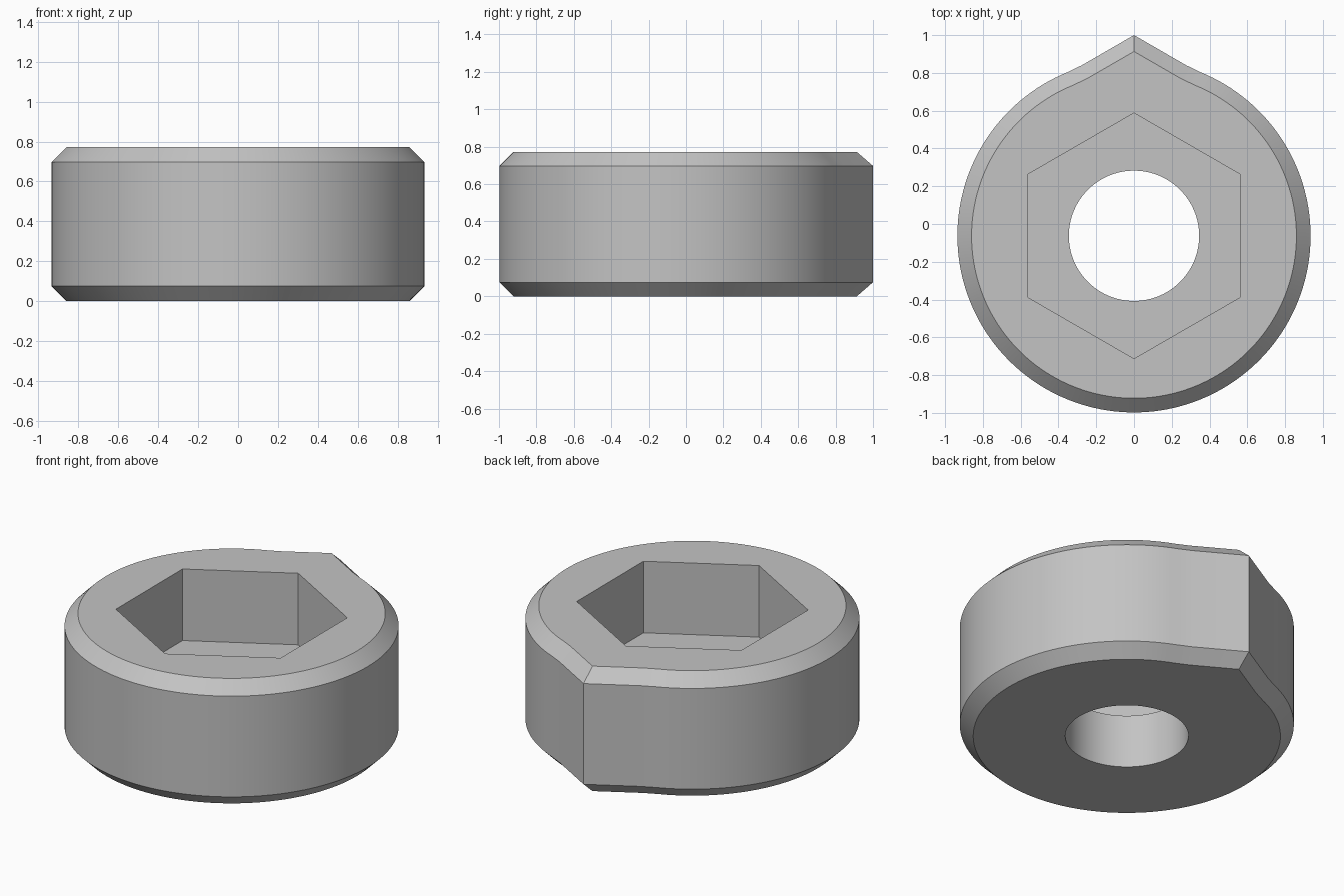
import bpy, bmesh
from math import sin, cos, pi, radians, sqrt, asin

CENTRE_Y = -0.0625
HEIGHT, CHAMFER = 0.772, 0.075

if "Cube" in bpy.data.objects:
    bpy.data.objects.remove(bpy.data.objects["Cube"], do_unlink=True)

metal = bpy.data.materials.new("plain grey")
grey = (0.55, 0.55, 0.55, 1.0)
metal.use_nodes = True
metal.diffuse_color = grey
metal.node_tree.nodes["Principled BSDF"].inputs["Base Color"].default_value = grey


def loft(name, sections):
    """Stack equal-length outlines, given as (z, points), into a closed solid."""
    bm = bmesh.new()
    rings = [[bm.verts.new((x, y + CENTRE_Y, z)) for x, y in pts] for z, pts in sections]
    n = len(rings[0])
    for low, high in zip(rings, rings[1:]):
        for i in range(n):
            j = (i + 1) % n
            bm.faces.new((low[i], low[j], high[j], high[i]))
    bm.faces.new(rings[0][::-1])
    bm.faces.new(rings[-1])
    bmesh.ops.recalc_face_normals(bm, faces=bm.faces)
    mesh = bpy.data.meshes.new(name)
    bm.to_mesh(mesh)
    bm.free()
    mesh.materials.append(metal)
    obj = bpy.data.objects.new(name, mesh)
    bpy.context.collection.objects.link(obj)
    return obj


def polygon(radius, sides):
    return [(radius * sin(-2 * pi * i / sides), radius * cos(2 * pi * i / sides))
            for i in range(sides)]


def pointed_outline(radius, tip, steps=72):
    """Circle with a 120 degree point at the back, softly blended at its roots."""
    slope = 1 / sqrt(3)
    # where the straight flank meets the circle
    a, b, c = 1 + slope ** 2, -2 * tip * slope, tip ** 2 - radius ** 2
    root = (-b - sqrt(b * b - 4 * a * c)) / (2 * a)
    flank_x = root - 0.04
    start = asin(root / radius) + 0.045
    half = [(flank_x, tip - slope * flank_x)]
    for i in range(steps):
        t = start + (pi - start) * i / steps
        half.append((radius * sin(t), radius * cos(t)))
    return [(0, tip)] + half + [(0, -radius)] + [(-x, y) for x, y in reversed(half)]


# Chamfered outer body
outer = pointed_outline(0.935, 1.0625)
inner = pointed_outline(0.935 - CHAMFER, 1.0625 - CHAMFER / cos(radians(30)))
body = loft("socket_collar", [(0, inner), (CHAMFER, outer),
                              (HEIGHT - CHAMFER, outer), (HEIGHT, inner)])

# Hexagonal socket and round through hole
cutters = [loft("hex_cutter", [(z, polygon(0.65, 6)) for z in (0.33, 1.0)]),
           loft("bore_cutter", [(z, polygon(0.345, 96)) for z in (-0.2, 0.5)])]
bpy.context.view_layer.objects.active = body
for cutter in cutters:
    cutter.hide_render = True
    cut = body.modifiers.new(cutter.name, "BOOLEAN")
    cut.operation = "DIFFERENCE"
    cut.solver = "EXACT"
    cut.object = cutter
    bpy.ops.object.modifier_apply(modifier=cut.name)
for cutter in cutters:
    bpy.data.objects.remove(cutter, do_unlink=True)

# Smooth curved walls with crisp edges
bpy.ops.object.select_all(action="DESELECT")
body.select_set(True)
bpy.ops.object.shade_smooth_by_angle(angle=radians(25))
